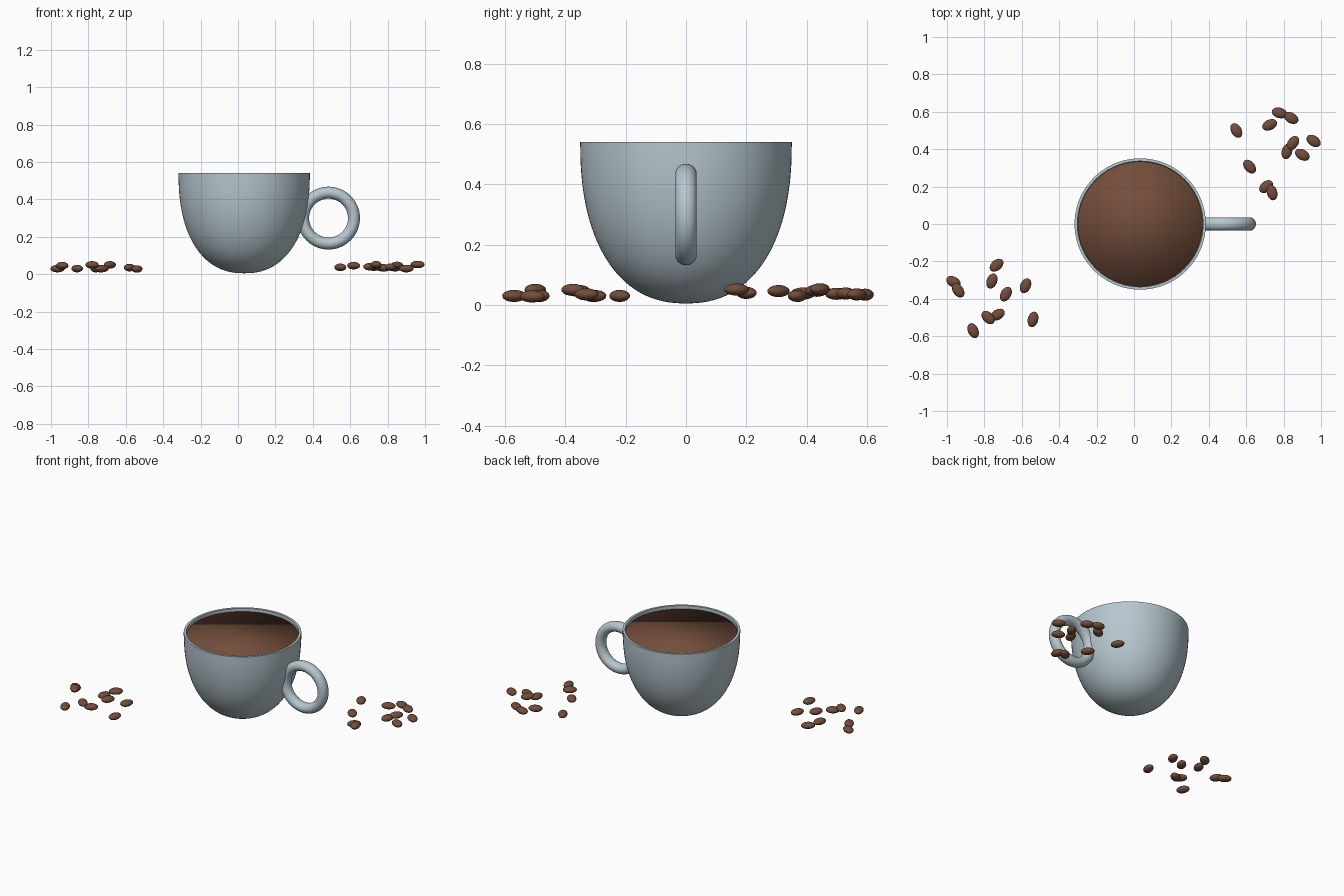
import bpy, bmesh
from math import sin, cos, pi, radians

if "Cube" in bpy.data.objects:
    bpy.data.objects.remove(bpy.data.objects["Cube"])


def material(name, color):
    mat = bpy.data.materials.new(name)
    mat.use_nodes = True
    mat.diffuse_color = (*color, 1)
    mat.node_tree.nodes["Principled BSDF"].inputs["Base Color"].default_value = (*color, 1)
    return mat


ceramic = material("pale blue grey ceramic", (0.47, 0.57, 0.62))
coffee = material("coffee brown", (0.17, 0.075, 0.043))

CUP_X = 0.033


def bowl_curve(radius, top, depth, steps=28, power=2.3):
    """Rounded bowl profile from the centre of its base up to its edge."""
    pts = []
    for i in range(steps + 1):
        a = pi / 2 * i / steps
        pts.append((radius * sin(a) ** (2 / power), top - depth * max(cos(a), 0) ** (2 / power)))
    return pts


def lathe(name, profile, mat, cap=False, segments=72):
    bm = bmesh.new()
    verts = [bm.verts.new((r, 0, z)) for r, z in profile]
    edges = [bm.edges.new(pair) for pair in zip(verts, verts[1:])]
    bmesh.ops.spin(bm, geom=verts + edges, cent=(0, 0, 0), axis=(0, 0, 1),
                   angle=2 * pi, steps=segments)
    bmesh.ops.remove_doubles(bm, verts=bm.verts, dist=0.0003)
    if cap:
        bmesh.ops.holes_fill(bm, edges=[e for e in bm.edges if e.is_boundary])
    bmesh.ops.recalc_face_normals(bm, faces=bm.faces)
    for f in bm.faces:
        f.smooth = True
    mesh = bpy.data.meshes.new(name)
    bm.to_mesh(mesh)
    bm.free()
    mesh.materials.append(mat)
    obj = bpy.data.objects.new(name, mesh)
    obj.location.x = CUP_X
    bpy.context.collection.objects.link(obj)
    return obj


# Cup: outer wall, thin rim, inner wall
outer = bowl_curve(0.351, 0.54, 0.535)
inner = bowl_curve(0.336, 0.54, 0.515)
cup = lathe("cup", outer + inner[::-1], ceramic)
bpy.ops.object.select_all(action="DESELECT")
cup.select_set(True)
bpy.context.view_layer.objects.active = cup
bpy.ops.object.shade_smooth_by_angle(angle=radians(40))

# Coffee: filled body with a flat surface just below the rim
lathe("coffee", bowl_curve(0.334, 0.52, 0.49), coffee, cap=True)

# Ring handle
bpy.ops.mesh.primitive_torus_add(location=(0.484, 0, 0.3), rotation=(pi / 2, 0, 0),
                                 major_radius=0.136, minor_radius=0.032,
                                 major_segments=64, minor_segments=24)
handle = bpy.context.object
handle.name = "handle"
handle.scale.z = 1.1
handle.data.materials.append(ceramic)
bpy.ops.object.shade_smooth()

# Beans: x, y, z of the centre and heading in degrees
beans = [
    (-.965, -.31, .03, -30), (-.94, -.355, .046, -55), (-.735, -.22, .03, 40),
    (-.76, -.305, .03, 70), (-.685, -.375, .05, 60), (-.58, -.33, .035, 65),
    (-.78, -.5, .05, -45), (-.73, -.485, .03, 30), (-.86, -.57, .03, -65),
    (-.54, -.51, .028, 75), (.547, .5, .037, -60), (.725, .53, .038, 25),
    (.778, .594, .034, -15), (.84, .567, .035, -30), (.96, .444, .052, -35),
    (.9, .37, .03, -30), (.85, .433, .047, 55), (.818, .388, .038, 75),
    (.618, .307, .046, -50), (.706, .2, .04, 40), (.738, .168, .051, -75),
]
bpy.ops.mesh.primitive_uv_sphere_add(segments=24, ring_count=14, radius=1)
first = bpy.context.object
bpy.ops.object.shade_smooth()
bean_mesh = first.data
bean_mesh.name = "bean"
bean_mesh.materials.append(coffee)
bpy.data.objects.remove(first)
for i, (x, y, z, heading) in enumerate(beans):
    bean = bpy.data.objects.new(f"bean_{i + 1}", bean_mesh)
    bean.location = (x, y, z)
    bean.rotation_euler.z = radians(heading)
    bean.scale = (0.042, 0.028, 0.02)
    bpy.context.collection.objects.link(bean)
